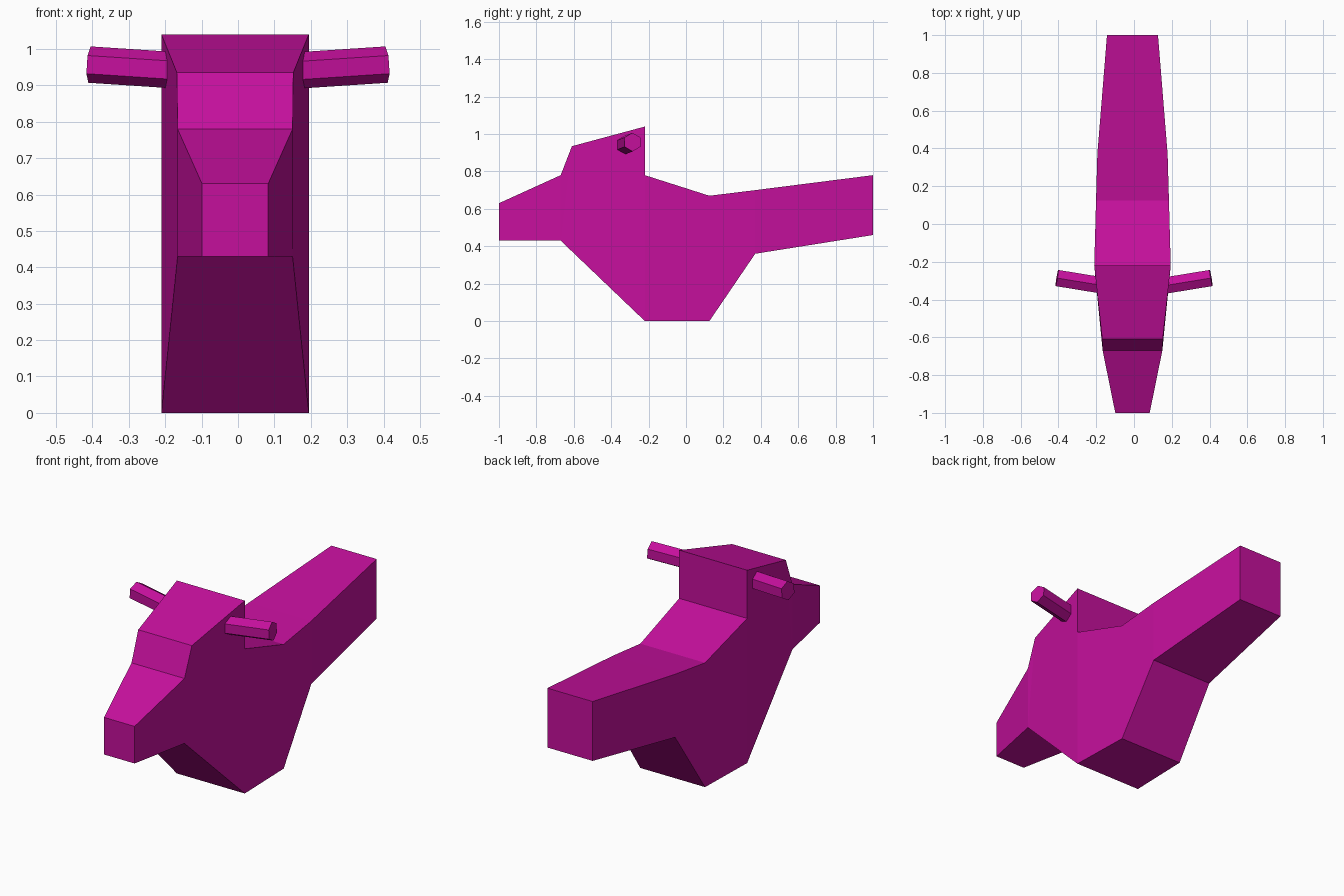
import bpy
import bmesh
from mathutils import Vector

cube = bpy.data.objects.get("Cube")
if cube:
    bpy.data.objects.remove(cube, do_unlink=True)

# Single magenta paint
paint = bpy.data.materials.new("magenta paint")
paint.use_nodes = True
colour = (0.56, 0.005, 0.335, 1)
paint.diffuse_color = colour
paint.node_tree.nodes["Principled BSDF"].inputs["Base Color"].default_value = colour


def add_object(name, bm):
    bmesh.ops.recalc_face_normals(bm, faces=bm.faces[:])
    mesh = bpy.data.meshes.new(name)
    bm.to_mesh(mesh)
    bm.free()
    mesh.materials.append(paint)
    obj = bpy.data.objects.new(name, mesh)
    bpy.context.collection.objects.link(obj)
    return obj


# Body outline: name -> (y, z, half width)
outline = {
    "nose_low": (-1, 0.43, 0.091),
    "nose_top": (-1, 0.63, 0.091),
    "hood_back": (-0.67, 0.78, 0.158),
    "shield_low": (-0.61, 0.935, 0.160),
    "shield_top": (-0.22, 1.04, 0.2025),
    "seat_front": (-0.22, 0.78, 0.2025),
    "seat_low": (0.125, 0.67, 0.193),
    "seat_mid": (0.37, 0.70, 0.186),
    "tail_top": (1, 0.78, 0.135),
    "tail_low": (1, 0.46, 0.135),
    "tail_root": (0.37, 0.36, 0.186),
    "belly_back": (0.125, 0, 0.193),
    "belly_front": (-0.22, 0, 0.2025),
    "nose_root": (-0.67, 0.43, 0.158),
}
# Side panels between neighbouring cross-sections
panels = [
    "nose_low nose_top hood_back nose_root",
    "nose_root hood_back shield_low",
    "nose_root shield_low shield_top seat_front belly_front",
    "belly_front seat_front seat_low belly_back",
    "belly_back seat_low seat_mid tail_root",
    "tail_root seat_mid tail_top tail_low",
]

bm = bmesh.new()
centre = -0.008
sides = []
for sign in (-1, 1):
    verts = {n: bm.verts.new((centre + sign * w, y, z)) for n, (y, z, w) in outline.items()}
    for panel in panels:
        bm.faces.new([verts[n] for n in panel.split()])
    sides.append(verts)
# Strip of faces around the outline joins both sides
names = list(outline)
right, left = sides
for a, b in zip(names, names[1:] + names[:1]):
    bm.faces.new((right[a], right[b], left[b], left[a]))
add_object("body", bm)

# Six-sided handlebar grips, swept slightly back and up
for name, sign in (("left_handle", 1), ("right_handle", -1)):
    inner = Vector((sign * 0.12, -0.333, 0.938))
    outer = Vector((sign * 0.408, -0.286, 0.957))
    axis = outer - inner
    bm = bmesh.new()
    bmesh.ops.create_cone(bm, cap_ends=True, segments=6, radius1=0.05,
                          radius2=0.05, depth=axis.length)
    handle = add_object(name, bm)
    handle.location = (inner + outer) / 2
    handle.rotation_euler = axis.to_track_quat("Z", "Y").to_euler()
